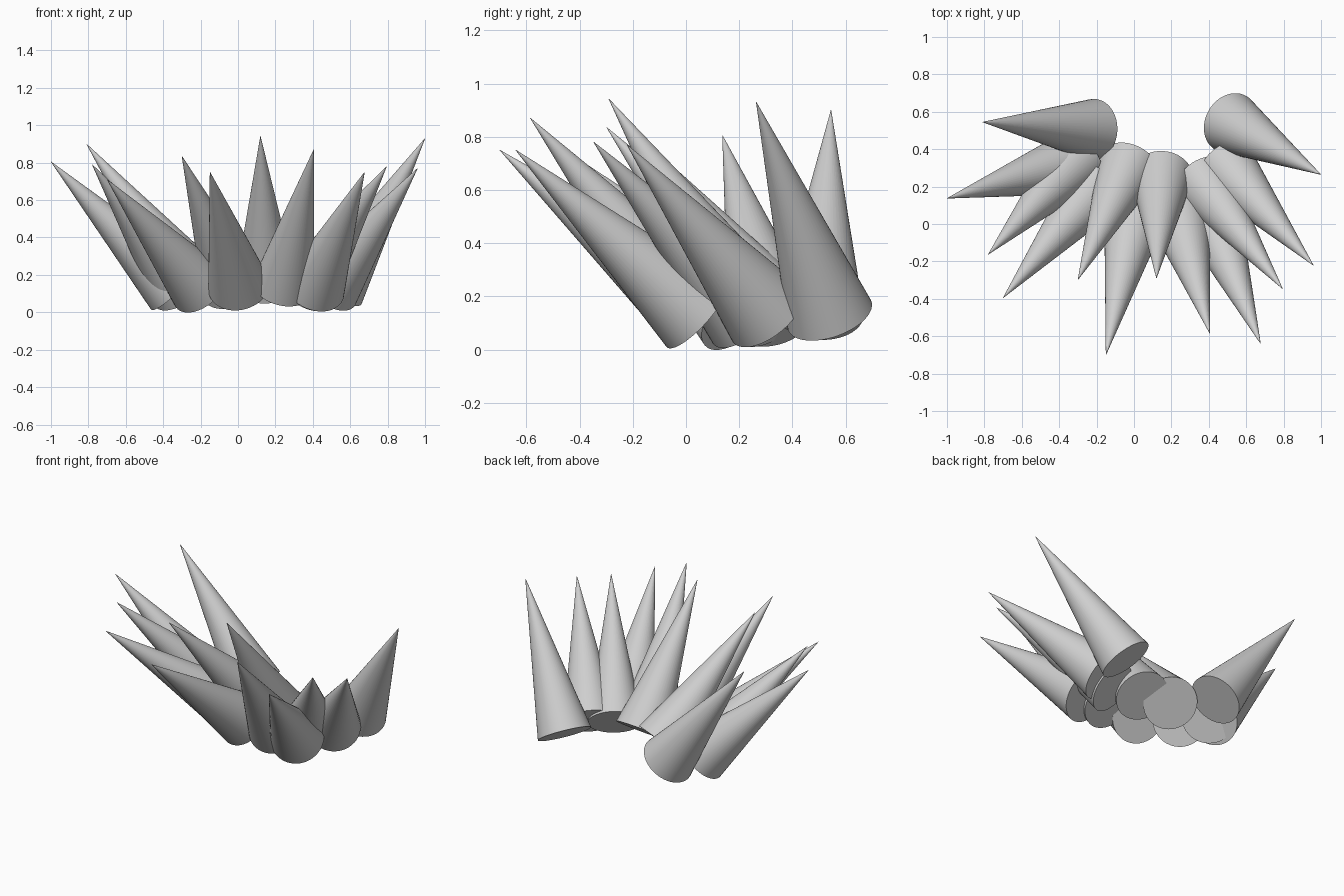
import bpy, math
from mathutils import Vector

grey = bpy.data.materials.new("light_grey")
grey.diffuse_color = (0.62, 0.62, 0.62, 1)

RADIUS = 0.166

# Each spike: tip, centre of its base disc
SPIKES = [
    ((-0.81, 0.545, 0.90), (-0.22, 0.503, 0.138)),
    ((-1.00, 0.137, 0.805), (-0.345, 0.322, 0.129)),
    ((-0.78, -0.163, 0.79), (-0.312, 0.332, 0.129)),
    ((-0.70, -0.395, 0.71), (-0.203, 0.19, 0.131)),
    ((-0.30, -0.298, 0.835), (-0.03, 0.306, 0.131)),
    ((-0.15, -0.70, 0.75), (0.005, 0.045, 0.139)),
    ((0.12, -0.29, 0.942), (0.148, 0.253, 0.14)),
    ((0.405, -0.585, 0.87), (0.243, 0.046, 0.142)),
    ((0.677, -0.64, 0.75), (0.408, 0.04, 0.131)),
    ((0.795, -0.347, 0.78), (0.363, 0.228, 0.129)),
    ((0.96, -0.222, 0.77), (0.49, 0.306, 0.132)),
    ((1.0, 0.264, 0.93), (0.518, 0.54, 0.128)),
]


def spike(name, tip, base):
    """Pointed cone with a flat closed base, aimed from base to tip."""
    tip, base = Vector(tip), Vector(base)
    axis = tip - base
    # a hair-thin end keeps the shading clean up to the point
    bpy.ops.mesh.primitive_cone_add(
        vertices=48, radius1=RADIUS, radius2=0.0008, depth=axis.length,
        location=(tip + base) / 2,
        rotation=axis.to_track_quat('Z', 'Y').to_euler())
    ob = bpy.context.object
    ob.name = name
    ob.data.materials.append(grey)
    bpy.ops.object.shade_smooth_by_angle(angle=math.radians(40))


# Fan of spikes around an open horseshoe
for i, (tip, base) in enumerate(SPIKES, 1):
    spike(f"spike_{i:02d}", tip, base)
